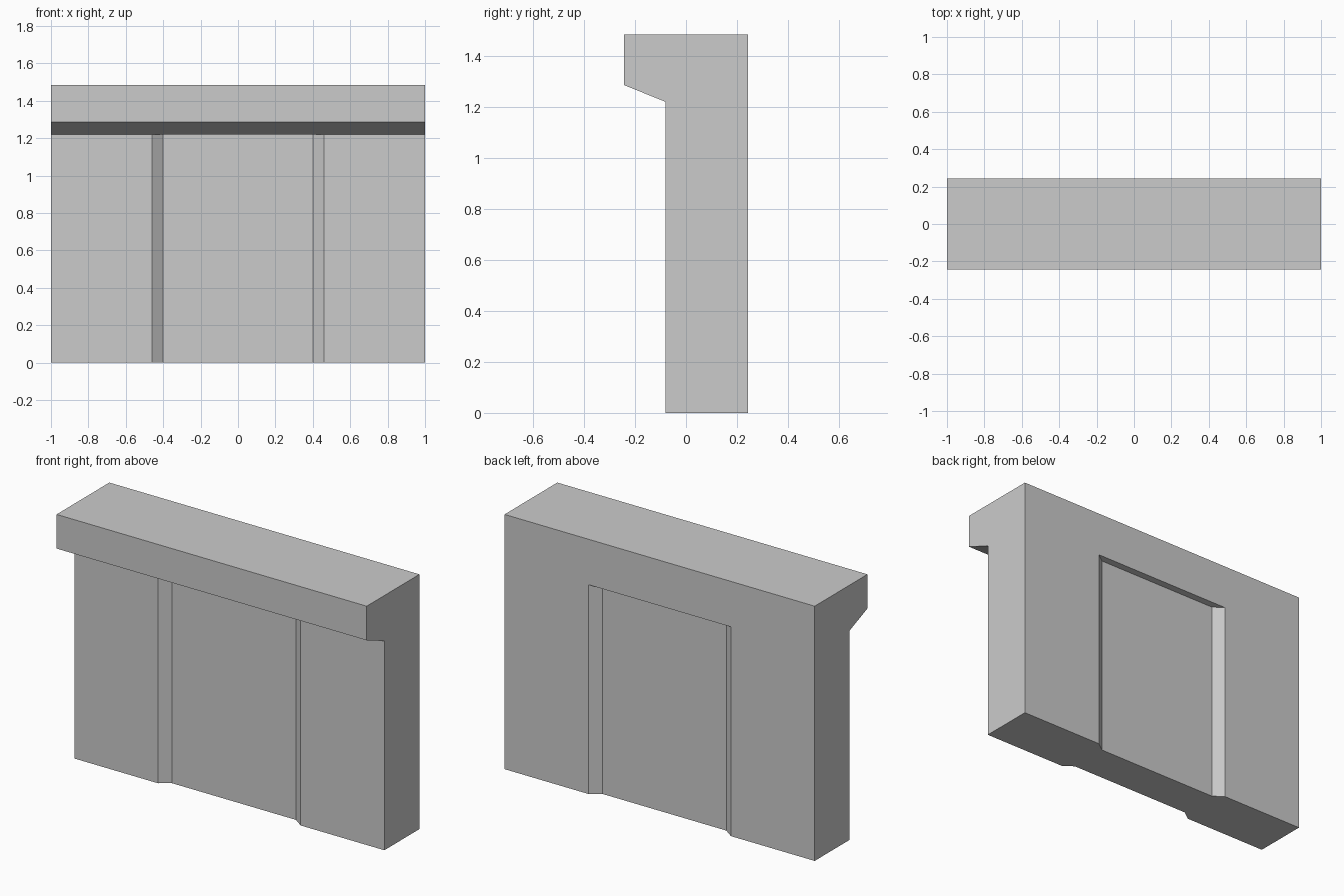
import bpy, bmesh

if "Cube" in bpy.data.objects:
    bpy.data.objects.remove(bpy.data.objects["Cube"])

HALF, BACK, FRONT = 1.0, 0.243, -0.08
DOOR_TOP, DEPTH = 1.22, 0.043


def prism(name, points, direction):
    """Extrude a closed polygon along a direction."""
    bm = bmesh.new()
    face = bm.faces.new([bm.verts.new(p) for p in points])
    ext = bmesh.ops.extrude_face_region(bm, geom=[face])
    verts = [v for v in ext["geom"] if isinstance(v, bmesh.types.BMVert)]
    bmesh.ops.translate(bm, verts=verts, vec=direction)
    bmesh.ops.recalc_face_normals(bm, faces=bm.faces)
    mesh = bpy.data.meshes.new(name)
    bm.to_mesh(mesh)
    bm.free()
    obj = bpy.data.objects.new(name, mesh)
    bpy.context.collection.objects.link(obj)
    return obj


# Wall with overhanging cornice, from its side profile
profile = [(FRONT, 0), (BACK, 0), (BACK, 1.485), (-BACK, 1.485),
           (-BACK, 1.286), (FRONT, DOOR_TOP)]
wall = prism("wall_with_cornice", [(-HALF, y, z) for y, z in profile],
             (2 * HALF, 0, 0))

# Recessed panels with slanted jambs, front and back
for name, y, out in (("front", FRONT, -1), ("back", BACK, 1)):
    inner, outer = y - out * DEPTH, y + out * DEPTH
    plan = [(-0.40, inner), (0.40, inner), (0.52, outer), (-0.52, outer)]
    cutter = prism(name + "_recess_cutter", [(x, v, -0.1) for x, v in plan],
                   (0, 0, DOOR_TOP + 0.1))
    cutter.hide_render = True
    cutter.hide_set(True)
    mod = wall.modifiers.new(name + "_recess", 'BOOLEAN')
    mod.operation, mod.solver, mod.object = 'DIFFERENCE', 'EXACT', cutter
